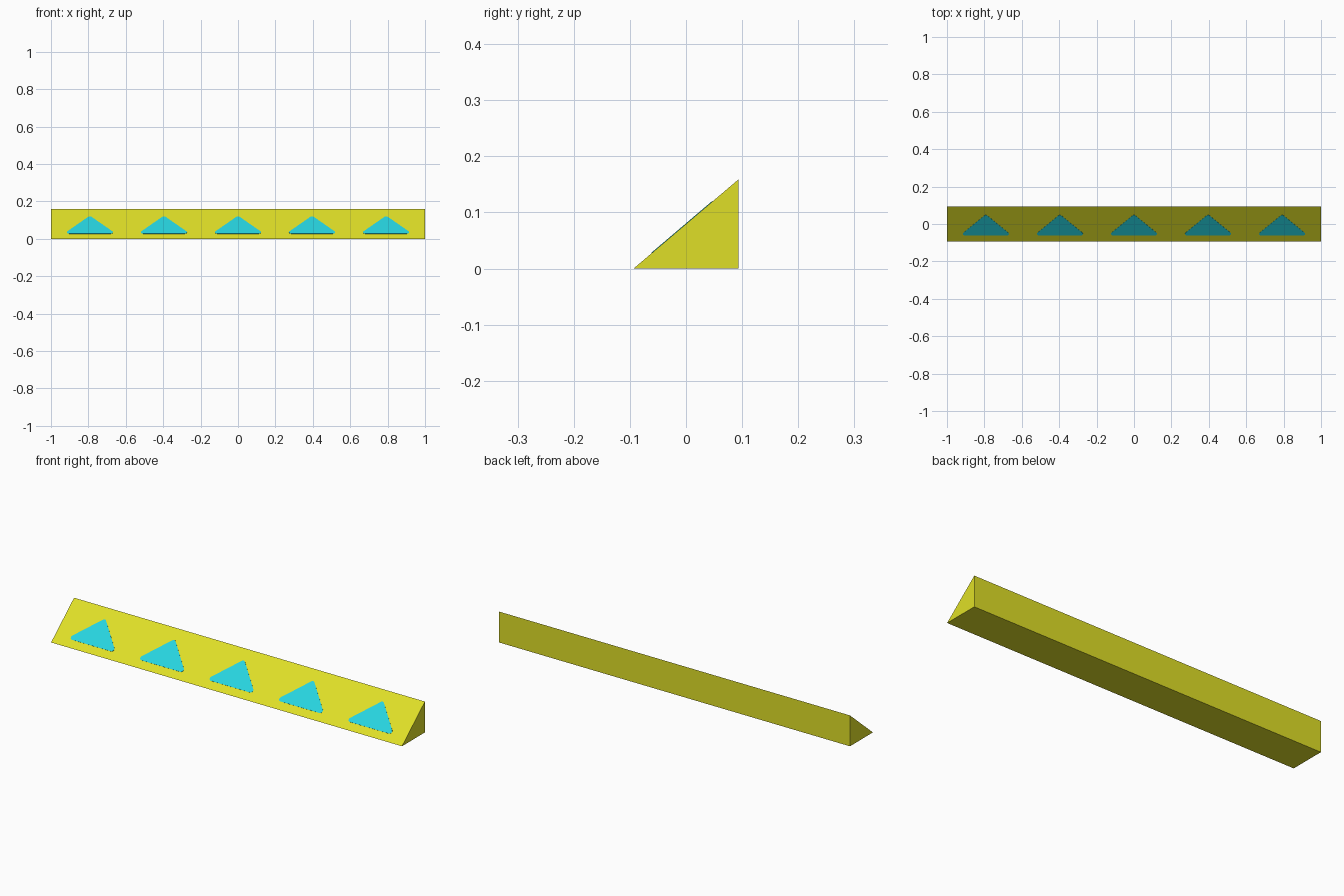
import bpy, bmesh, math
from mathutils import Vector

if "Cube" in bpy.data.objects:
    bpy.data.objects.remove(bpy.data.objects["Cube"])

HALF_D, H = 0.0935, 0.159          # half depth and height of the wedge
SLOPE = Vector((0, 2 * HALF_D, H)).normalized()
NORMAL = Vector((0, -SLOPE.z, SLOPE.y))


def material(name, rgb):
    m = bpy.data.materials.new(name)
    m.diffuse_color = (*rgb, 1)
    m.use_nodes = True
    m.node_tree.nodes["Principled BSDF"].inputs["Base Color"].default_value = m.diffuse_color
    return m


def prism(name, points, offset, mat):
    """Extrude a planar outline by an offset vector into a closed solid."""
    bm = bmesh.new()
    face = bm.faces.new([bm.verts.new(p) for p in points])
    ext = bmesh.ops.extrude_face_region(bm, geom=[face], use_keep_orig=True)
    verts = [v for v in ext["geom"] if isinstance(v, bmesh.types.BMVert)]
    bmesh.ops.translate(bm, verts=verts, vec=offset)
    bmesh.ops.recalc_face_normals(bm, faces=bm.faces)
    mesh = bpy.data.meshes.new(name)
    bm.to_mesh(mesh)
    bm.free()
    mesh.materials.append(mat)
    obj = bpy.data.objects.new(name, mesh)
    bpy.context.collection.objects.link(obj)
    return obj


yellow = material("yellow", (0.74, 0.74, 0.02))
cyan = material("cyan", (0.02, 0.66, 0.74))

# Wedge body: right-triangle section along x
prism("wedge_body", [(-1, -HALF_D, 0), (-1, HALF_D, 0), (-1, HALF_D, H)],
      Vector((2, 0, 0)), yellow)

# Rounded triangle outline, in (x, distance up the slope)
R, HALF_W, LOW, HIGH = 0.012, 0.123, 0.042, 0.185
bx, by, ay = HALF_W - R, LOW + R, HIGH - R
side = math.atan2(bx, ay - by)
corners = [(bx, by, -math.pi / 2, side),
           (0, ay, side, math.pi - side),
           (-bx, by, math.pi - side, 1.5 * math.pi)]
outline = [(cx + R * math.cos(a0 + (a1 - a0) * i / 5),
            cy + R * math.sin(a0 + (a1 - a0) * i / 5))
           for cx, cy, a0, a1 in corners for i in range(6)]

# Five triangle markers lying on the sloped face
foot = Vector((0, -HALF_D, 0))
for n in range(5):
    x0 = (n - 2) * 0.396
    pts = [foot + Vector((x0 + u, 0, 0)) + SLOPE * s - NORMAL * 0.001 for u, s in outline]
    prism(f"triangle_marker_{n + 1}", pts, NORMAL * 0.002, cyan)
